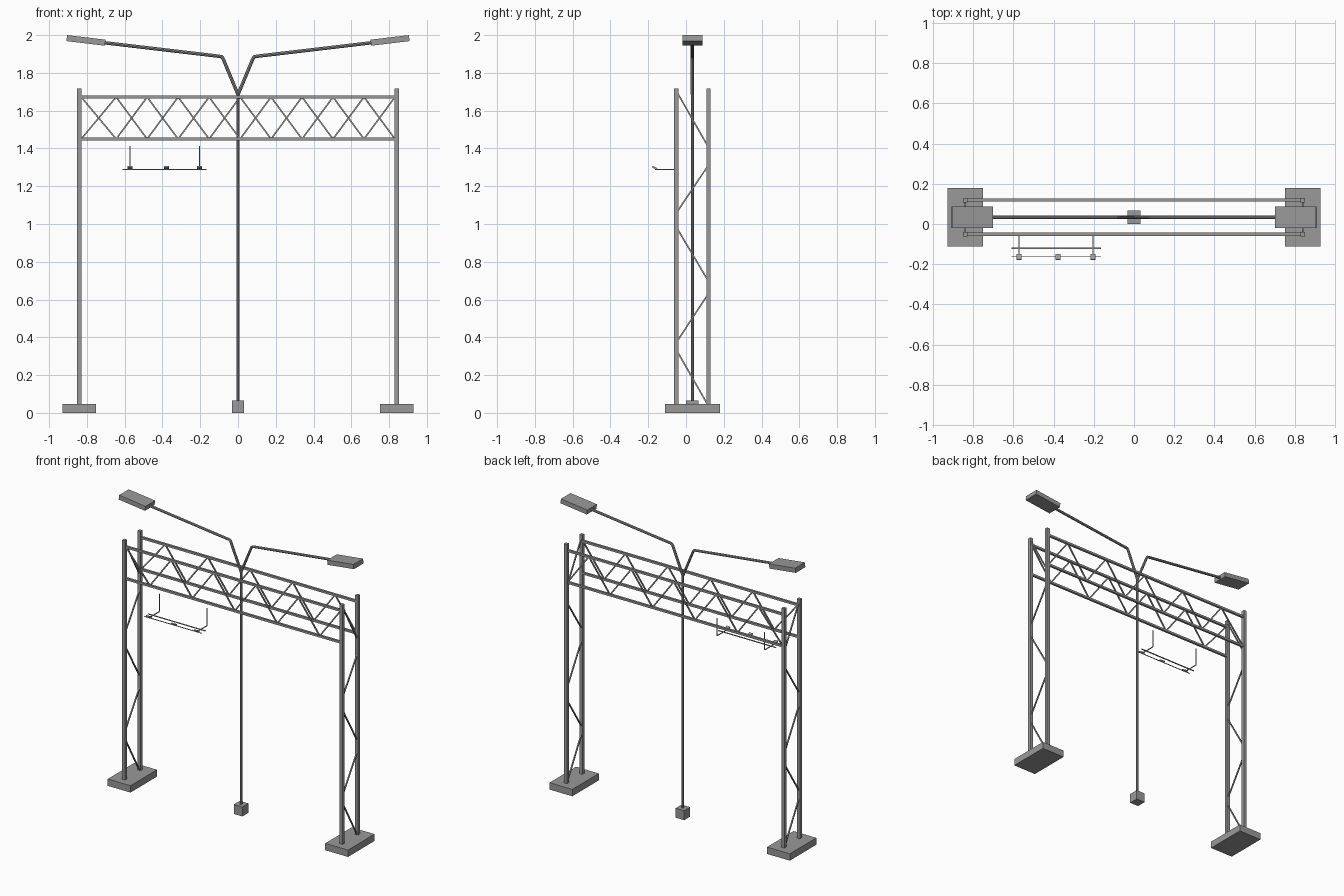
import bpy
from mathutils import Vector, Matrix

if "Cube" in bpy.data.objects:
    bpy.data.objects.remove(bpy.data.objects["Cube"], do_unlink=True)

steel = bpy.data.materials.new("steel grey")
steel.use_nodes = True
GREY = (0.32, 0.32, 0.32, 1)
steel.diffuse_color = GREY
steel.node_tree.nodes["Principled BSDF"].inputs["Base Color"].default_value = GREY

MID_Y = 0.034            # centre line of the frame
FRONT_Y, BACK_Y = -0.051, 0.119
POST_X = 0.84
TOP_Z, LOW_Z = 1.672, 1.45


def box(name, centre, size, turn=None):
    """Box with an optional rotation about its own centre."""
    bpy.ops.mesh.primitive_cube_add(size=1)
    ob = bpy.context.object
    ob.name = name
    ob.data.transform(Matrix.Diagonal((*size, 1)))
    if turn:
        ob.data.transform(turn)
    ob.location = centre
    ob.data.materials.append(steel)
    return ob


def beam(name, a, b, width):
    """Square bar running from a to b."""
    a, b = Vector(a), Vector(b)
    turn = (b - a).to_track_quat("Z", "Y").to_matrix().to_4x4()
    return box(name, (a + b) / 2, (width, width, (b - a).length), turn)


def pipe(name, points, radius):
    """Round tube along a path."""
    curve = bpy.data.curves.new(name, "CURVE")
    curve.dimensions = "3D"
    curve.bevel_depth = radius
    curve.bevel_resolution = 2
    curve.use_fill_caps = True
    line = curve.splines.new("POLY")
    line.points.add(len(points) - 1)
    for p, co in zip(line.points, points):
        p.co = (*co, 1)
    ob = bpy.data.objects.new(name, curve)
    bpy.context.collection.objects.link(ob)
    bpy.ops.object.select_all(action="DESELECT")
    ob.select_set(True)
    bpy.context.view_layer.objects.active = ob
    bpy.ops.object.convert(target="MESH")
    ob = bpy.context.object
    ob.data.materials.clear()
    ob.data.materials.append(steel)
    bpy.ops.object.shade_smooth_by_angle()
    return ob


# Side towers: footing, two posts and zigzag lacing
lacing = [(1.69, 1.42), (1.07, 1.30), (0.97, 0.71), (0.385, 0.62), (0.32, 0.05)]
for side, s in (("right", -1), ("left", 1)):
    x = s * POST_X
    box(f"{side}_footing", (x, MID_Y, 0.024), (0.176, 0.292, 0.048))
    for row, y in (("front", FRONT_Y), ("back", BACK_Y)):
        beam(f"{side}_{row}_post", (x, y, 0.04), (x, y, 1.718), 0.023)
    for i, (z_front, z_back) in enumerate(lacing):
        beam(f"{side}_lacing_{i}", (x, FRONT_Y + 0.008, z_front),
             (x, BACK_Y - 0.008, z_back), 0.008)

# Overhead trusses: two chords each, with opposed zigzag webs
nodes = [-0.83] + [-0.645 + 0.164 * i for i in range(10)]
for row, y, start in (("front", FRONT_Y, 0), ("back", BACK_Y, 1)):
    for level, z in (("upper", TOP_Z), ("lower", LOW_Z)):
        beam(f"{row}_{level}_chord", (-POST_X, y, z), (POST_X, y, z), 0.015)
    for i in range(len(nodes) - 1):
        ends = (TOP_Z, LOW_Z) if (i + start) % 2 == 0 else (LOW_Z, TOP_Z)
        beam(f"{row}_web_{i}", (nodes[i], y, ends[0]),
             (nodes[i + 1], y, ends[1]), 0.008)

# Central lamp pole
box("pole_footing", (0, MID_Y, 0.033), (0.066, 0.066, 0.066))
pipe("lamp_pole", [(0, MID_Y, 0.05), (0, MID_Y, 1.69)], 0.008)

# Bent lamp arms with tilted lamp heads
for side, s in (("right", -1), ("left", 1)):
    path = [(0, 1.685), (0.076, 1.868), (0.081, 1.879), (0.088, 1.886),
            (0.10, 1.888), (0.72, 1.961)]
    pipe(f"{side}_lamp_arm", [(s * px, MID_Y, pz) for px, pz in path], 0.009)
    box(f"{side}_lamp_head", (s * 0.805, MID_Y, 1.972), (0.205, 0.106, 0.032),
        Matrix.Rotation(-s * 0.118, 4, "Y"))

# Hanging spotlight rack on the front
RACK_Z = 1.288
for i, x in enumerate((-0.572, -0.204)):
    beam(f"rack_hanger_{i}", (x, FRONT_Y, 1.412), (x, FRONT_Y, RACK_Z), 0.005)
    beam(f"rack_arm_{i}", (x, FRONT_Y, RACK_Z), (x, -0.165, RACK_Z), 0.005)
box("rack_rail", (-0.388, -0.12, RACK_Z), (0.445, 0.008, 0.004))
box("rack_front_rod", (-0.388, -0.163, RACK_Z), (0.445, 0.004, 0.004))
for i, x in enumerate((-0.572, -0.378, -0.204)):
    box(f"spotlight_{i}", (x, -0.165, 1.297), (0.026, 0.03, 0.009),
        Matrix.Rotation(-0.5, 4, "X"))
